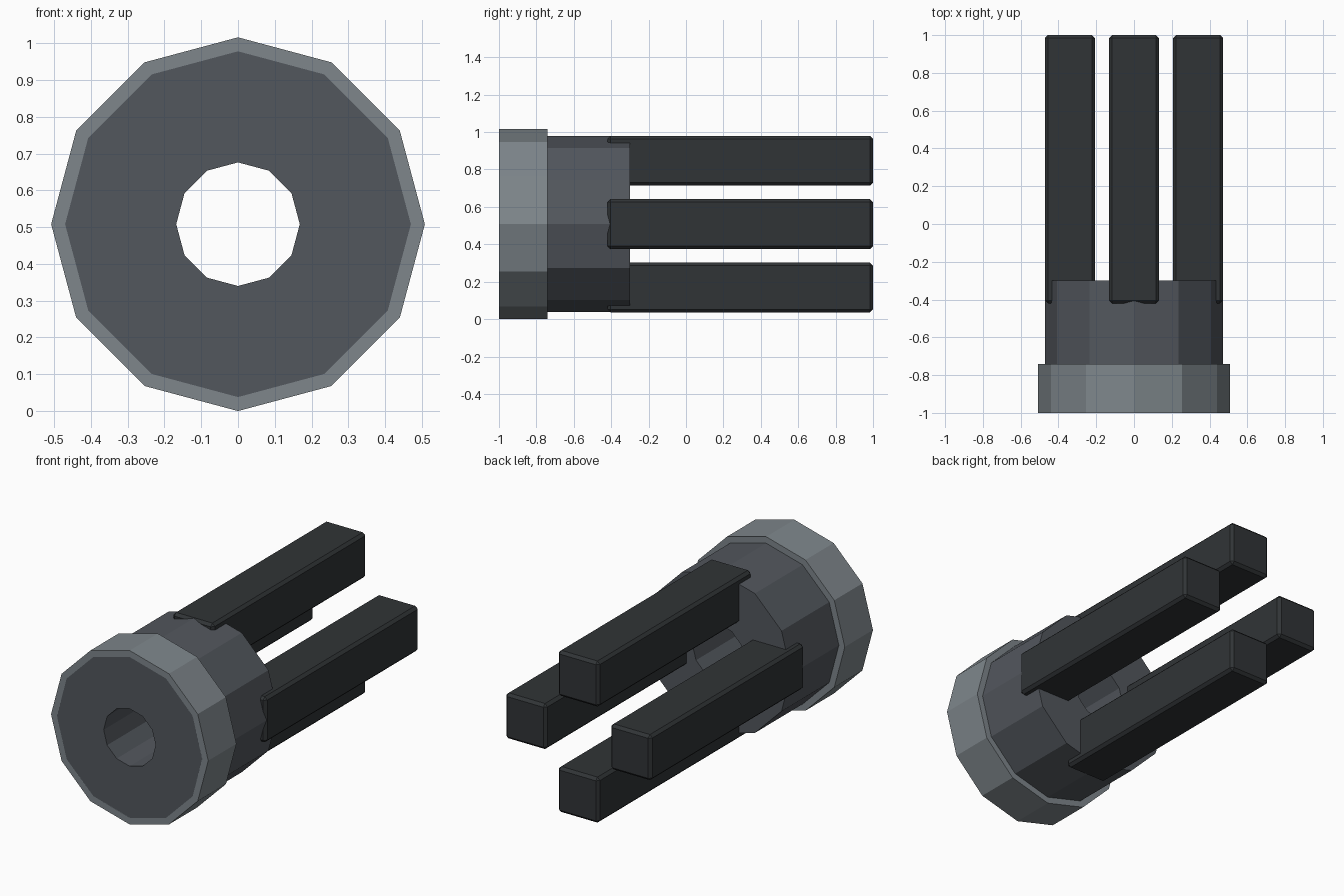
import bpy, bmesh, math
from mathutils import Matrix

if "Cube" in bpy.data.objects:
    bpy.data.objects.remove(bpy.data.objects["Cube"])

CZ = 0.508  # height of the long axis
SIDES = 12


def material(name, rgb):
    m = bpy.data.materials.new(name)
    m.diffuse_color = (*rgb, 1)
    m.use_nodes = True
    m.node_tree.nodes["Principled BSDF"].inputs["Base Color"].default_value = m.diffuse_color
    return m


def add_object(name, bm, mat):
    bmesh.ops.recalc_face_normals(bm, faces=bm.faces)
    mesh = bpy.data.meshes.new(name)
    bm.to_mesh(mesh)
    bm.free()
    mesh.materials.append(mat)
    ob = bpy.data.objects.new(name, mesh)
    bpy.context.collection.objects.link(ob)
    return ob


def tube(name, outer, inner, y0, y1, mat):
    """Twelve-sided tube along y, with a corner pointing up."""
    bm = bmesh.new()
    rings = []
    for r, y in ((outer, y0), (outer, y1), (inner, y1), (inner, y0)):
        ring = []
        for i in range(SIDES):
            a = 2 * math.pi * i / SIDES
            ring.append(bm.verts.new((r * math.sin(a), y, CZ + r * math.cos(a))))
        rings.append(ring)
    for k in range(4):
        a, b = rings[k], rings[(k + 1) % 4]
        for i in range(SIDES):
            j = (i + 1) % SIDES
            bm.faces.new((a[i], a[j], b[j], b[i]))
    return add_object(name, bm, mat)


def prong(name, angle, mat):
    """Bevelled square bar, turned about the long axis."""
    bm = bmesh.new()
    bmesh.ops.create_cube(bm, size=1)
    bmesh.ops.scale(bm, vec=(0.266, 1.42, 0.266), verts=bm.verts)
    bmesh.ops.bevel(bm, geom=bm.edges[:], offset=0.016, segments=1,
                    affect='EDGES', profile=0.5)
    bmesh.ops.translate(bm, vec=(0, 0.29, 0.339), verts=bm.verts)
    bm.transform(Matrix.Translation((0, 0, CZ)) @ Matrix.Rotation(angle, 4, 'Y'))
    return add_object(name, bm, mat)


collar_grey = material("collar_grey", (0.21, 0.24, 0.26))
body_grey = material("body_grey", (0.085, 0.095, 0.11))
prong_dark = material("prong_dark", (0.03, 0.034, 0.037))

# Bored body and the collar around its front
tube("body", 0.47, 0.168, -1.0, -0.30, body_grey)
tube("front_collar", 0.508, 0.468, -1.0, -0.74, collar_grey)

# Four prongs set into the back of the body
for i, side in enumerate(("top", "right", "bottom", "left")):
    prong(side + "_prong", i * math.pi / 2, prong_dark)
